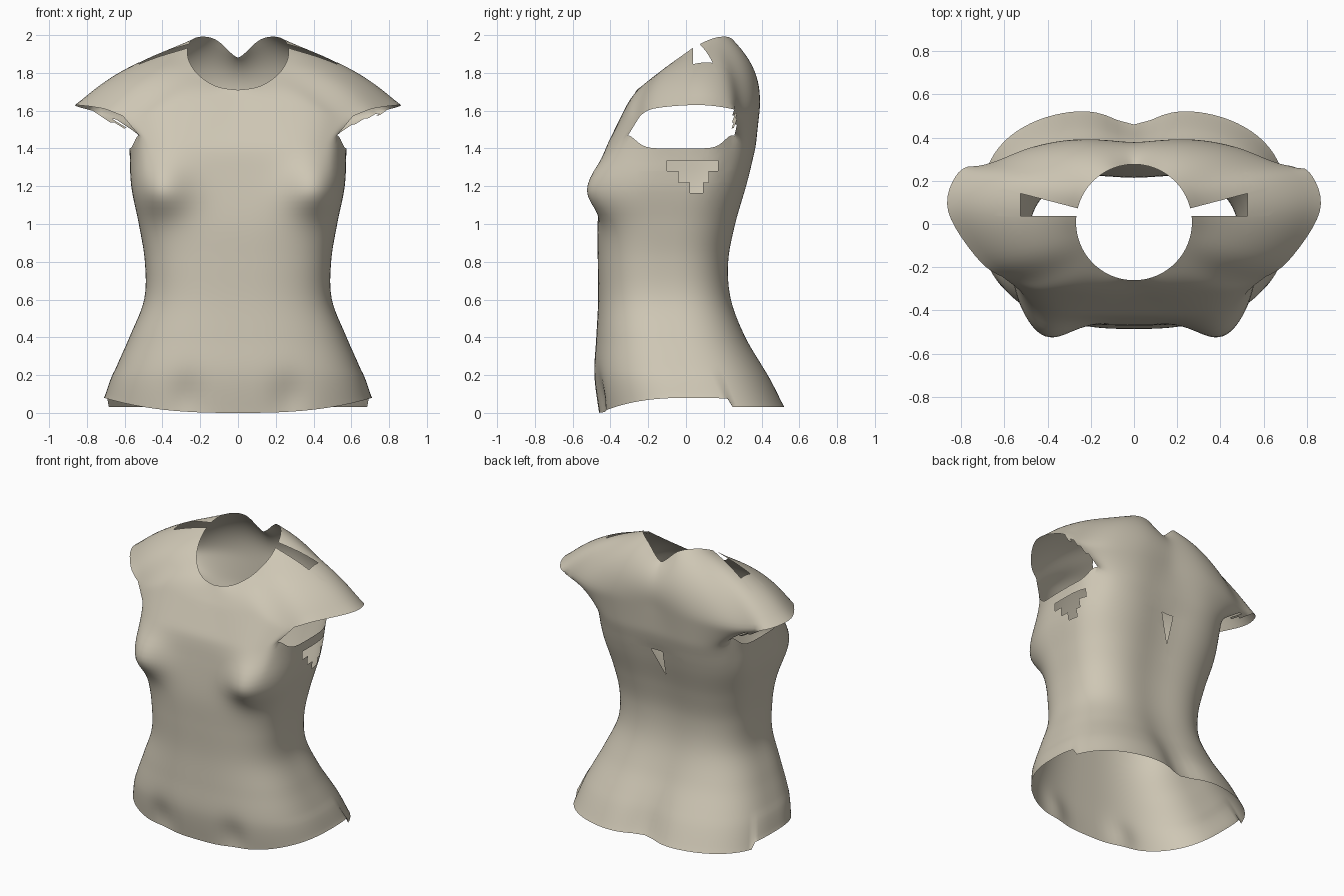
import bpy, bmesh, math, random
from mathutils import Vector

cube = bpy.data.objects.get("Cube")
if cube:
    bpy.data.objects.remove(cube)
random.seed(4)

HALF = 60                       # columns from front centre to back centre
LOW, MID, TOP = 44, 12, 16      # rows of torso, armhole band and shoulders

# Torso: height, half width, front y, back y
TORSO = [(0, .71, -.46, .54), (.2, .66, -.485, .45), (.4, .575, -.475, .335),
         (.6, .497, -.465, .26), (.8, .493, -.467, .245), (1.0, .525, -.468, .28),
         (1.2, .565, -.45, .335), (1.4, .575, -.425, .385)]
# Chest and sleeve outline, front centre to back centre
SLEEVE = [(0, -.325, 1.6), (.22, -.33, 1.6), (.42, -.31, 1.6), (.56, -.265, 1.56),
          (.71, -.175, 1.61), (.86, .06, 1.63), (.81, .24, 1.61), (.66, .29, 1.58),
          (.48, .36, 1.6), (.25, .395, 1.62), (0, .37, 1.62)]
# Neckline height from front to back
NECK = [(1.71,), (1.73,), (1.79,), (1.87,), (1.95,), (1.99,), (1.975,), (1.88,)]


def spline(points, f):
    """Smooth curve through evenly spaced points, f from 0 to 1."""
    s = f * (len(points) - 1)
    i = min(int(s), len(points) - 2)
    t = s - i
    p = [Vector(points[max(0, min(len(points) - 1, i + k))] + (0,))
         for k in (-1, 0, 1, 2)]
    return p[1] + .5 * t * (p[2] - p[0] + t * (2 * p[0] - 5 * p[1] + 4 * p[2] - p[3]
                            + t * (3 * (p[1] - p[2]) + p[3] - p[0])))


def bump(x, width):
    return math.exp(-(x / width) ** 2)


def torso(u, f):
    z, w, front, back, _ = spline(TORSO, f)
    a = math.pi * u
    c = math.cos(a)
    square = .75 - .12 * f ** 3
    x = w * math.sin(a) ** square if 0 < u < 1 else 0
    y = (front + back) / 2 - math.copysign(abs(c) ** square, c) * (back - front) / 2
    if u < .5:
        y -= .13 * bump(x - .43, .17) * bump(z - 1.18, .14 if z < 1.18 else .19)
        y += .025 * bump(x - .27, .09) * bump(z - .08, .12)
    else:
        y -= .03 * bump(x, .2) + .05 * bump(z, .3) * bump(x, .12)
    # Curved hem, with a lower back panel
    hem = .08 * math.sin(a) ** 2 if u < .6 else .03
    z += hem * max(0, 1 - f * 6)
    # Armhole corners
    z += .07 * bump(abs(u - .5) - .17, .06) * f ** 12
    return Vector((x, y, z))


def sleeve(u):
    return Vector(spline(SLEEVE, u)[:3])


def neck(u):
    a = math.pi * u
    return Vector((.268 * math.sin(a), .008 - .268 * math.cos(a), spline(NECK, u)[0]))


def surface(u, row):
    if row <= LOW:
        return torso(u, row / LOW)
    if row <= LOW + MID:
        return torso(u, 1).lerp(sleeve(u), (row - LOW) / MID)
    t = (row - LOW - MID) / TOP
    a = math.pi * u
    side = math.sin(a)
    out = Vector((.5 * side, -.8 * math.cos(a), .4 + .45 * side)).normalized()
    swell = .055 * side ** 2 + (.045 * (1 - side ** 2) if u > .5 else 0)
    return sleeve(u).lerp(neck(u), t) + out * swell * 4 * t * (1 - t)


def in_armhole(u, row, jag):
    if not LOW <= row < LOW + MID or not .33 < u < .69:
        return False
    t = (row - LOW + .5) / MID
    return u < .6 or t < 1.05 - 5 * (u - .6) + jag


# Shirt: one open sheet, lofted column by column
bm = bmesh.new()
COLS = 2 * HALF
ROWS = LOW + MID + TOP
grid = []
for k in range(COLS):
    u = k / HALF if k <= HALF else 2 - k / HALF
    sign = 1 if k <= HALF else -1
    ring = []
    for row in range(ROWS + 1):
        p = surface(u, row)
        ring.append(bm.verts.new((sign * p.x, p.y, p.z)))
    grid.append(ring)
for k in range(COLS):
    u = (k + .5) / HALF
    u = min(u, 2 - u)
    jag = random.uniform(-.4, .1)
    for row in range(ROWS):
        if not in_armhole(u, row, jag):
            a, b = grid[k], grid[(k + 1) % COLS]
            bm.faces.new((a[row], b[row], b[row + 1], a[row + 1]))
bmesh.ops.delete(bm, geom=[v for v in bm.verts if not v.link_faces], context='VERTS')

# Soften the chest and shoulders, keeping the open edges
soft = [v for v in bm.verts if v.co.z > 1.3 and not v.is_boundary]
for _ in range(8):
    bmesh.ops.smooth_vert(bm, verts=soft, factor=.5,
                          use_axis_x=True, use_axis_y=True, use_axis_z=True)


def cut(planes, near):
    """Cut a convex opening bounded by (point, outward normal) planes."""
    for co, no in planes:
        faces = [f for f in bm.faces if near(f.calc_center_median())]
        geom = set(faces)
        for f in faces:
            geom.update(f.edges, f.verts)
        bmesh.ops.bisect_plane(bm, geom=list(geom), plane_co=co, plane_no=no, dist=1e-5)
    inside = [f for f in bm.faces if near(f.calc_center_median()) and all(
        (f.calc_center_median() - Vector(co)).dot(Vector(no)) < 0 for co, no in planes)]
    bmesh.ops.delete(bm, geom=inside, context='FACES')


# Wedge slits along both shoulders
for s in (1, -1):
    cut([((0, .037, 0), (0, -1, 0)), ((s * .27, .075, 0), (-s * .26, 1, 0)),
         ((s * .525, 0, 0), (s, 0, 0))],
        lambda c: .2 < c.x * s < .62 and c.z > 1.68 and -.05 < c.y < .25)

# Small dart in the middle of the back
cut([((0, 0, 1.28), (0, 0, 1)), ((-.04, 0, 1.12), (-1, 0, -.05)),
     ((-.03, 0, 1.12), (1, 0, -.45))],
    lambda c: abs(c.x) < .2 and c.y > .1 and 1 < c.z < 1.4)

# Stepped tear under the left arm
for y0, y1, z0, z1 in ((-.1, .17, 1.28, 1.335), (-.04, .12, 1.22, 1.281),
                       (.02, .09, 1.165, 1.221)):
    cut([((0, y0, 0), (0, -1, 0)), ((0, y1, 0), (0, 1, 0)),
         ((0, 0, z0), (0, 0, -1)), ((0, 0, z1), (0, 0, 1))],
        lambda c: c.x > .4 and abs(c.y) < .25 and 1.1 < c.z < 1.4)

bmesh.ops.recalc_face_normals(bm, faces=bm.faces)
mesh = bpy.data.meshes.new("shirt")
bm.to_mesh(mesh)
bm.free()
shirt = bpy.data.objects.new("shirt", mesh)
bpy.context.collection.objects.link(shirt)

# Beige cloth
cloth = bpy.data.materials.new("beige cloth")
cloth.use_nodes = True
colour = (.62, .57, .46, 1)
cloth.diffuse_color = colour
cloth.node_tree.nodes["Principled BSDF"].inputs["Base Color"].default_value = colour
mesh.materials.append(cloth)

bpy.context.view_layer.objects.active = shirt
shirt.select_set(True)
bpy.ops.object.shade_smooth_by_angle(angle=math.radians(60))
